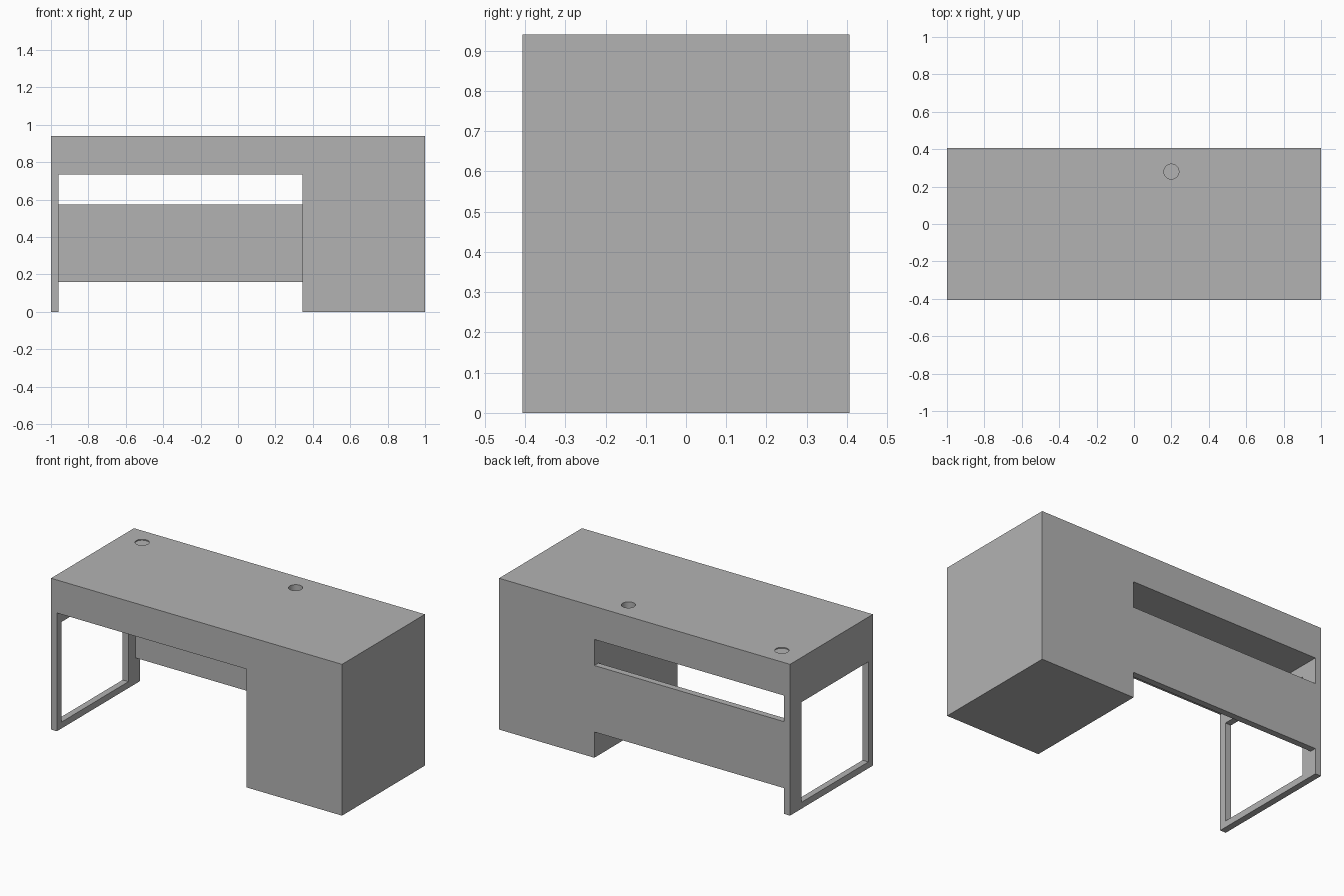
import bpy

if "Cube" in bpy.data.objects:
    bpy.data.objects.remove(bpy.data.objects["Cube"], do_unlink=True)

grey = bpy.data.materials.new("plain grey")
grey.use_nodes = True
grey.diffuse_color = (0.45, 0.45, 0.45, 1)
grey.node_tree.nodes["Principled BSDF"].inputs["Base Color"].default_value = grey.diffuse_color


def box(name, low, high):
    """Box spanning two opposite corners."""
    bpy.ops.mesh.primitive_cube_add(size=1, location=[(a + b) / 2 for a, b in zip(low, high)])
    obj = bpy.context.object
    obj.name = name
    obj.scale = [b - a for a, b in zip(low, high)]
    bpy.ops.object.transform_apply(location=False, rotation=False, scale=True)
    obj.data.materials.append(grey)
    return obj


def disc_cutter(x, y, depth):
    """Vertical cylinder that bites the given depth into the top."""
    bpy.ops.mesh.primitive_cylinder_add(vertices=48, radius=0.04, depth=2 * depth,
                                        location=(x, y, HEIGHT))
    cutter = bpy.context.object
    cutter.data.materials.append(grey)
    return cutter


def cut(target, cutter):
    """Subtract a cutter for good, then discard it."""
    cutter.hide_render = True
    mod = target.modifiers.new("cut", "BOOLEAN")
    mod.operation = "DIFFERENCE"
    mod.solver = "EXACT"
    mod.object = cutter
    bpy.ops.object.select_all(action="DESELECT")
    target.select_set(True)
    bpy.context.view_layer.objects.active = target
    bpy.ops.object.modifier_apply(modifier=mod.name)
    bpy.data.objects.remove(cutter, do_unlink=True)


HEIGHT = 0.94
UNDERSIDE = 0.735
DEPTH = 0.407       # half the depth of the desk
LEG_INNER = -0.96
CABINET_SIDE = 0.345

# Deep desktop with a cable hole and a shallow round recess
desktop = box("desktop", (-1, -DEPTH, UNDERSIDE), (1, DEPTH, HEIGHT))
cut(desktop, disc_cutter(0.2, 0.28, 0.05))
cut(desktop, disc_cutter(-0.855, 0.28, 0.006))
bpy.ops.object.shade_smooth_by_angle()

# Cabinet pedestal
box("cabinet", (CABINET_SIDE, -DEPTH, 0), (1, DEPTH, UNDERSIDE))

# Open leg frame, with a wider rear post
leg_frame = box("leg_frame", (-1, -DEPTH, 0), (LEG_INNER, DEPTH, UNDERSIDE))
cut(leg_frame, box("leg_opening", (-1.1, -0.362, 0.04), (-0.9, 0.295, 0.662)))

# Modesty panel across the back
box("back_panel", (LEG_INNER, DEPTH - 0.04, 0.16), (CABINET_SIDE, DEPTH, 0.573))
